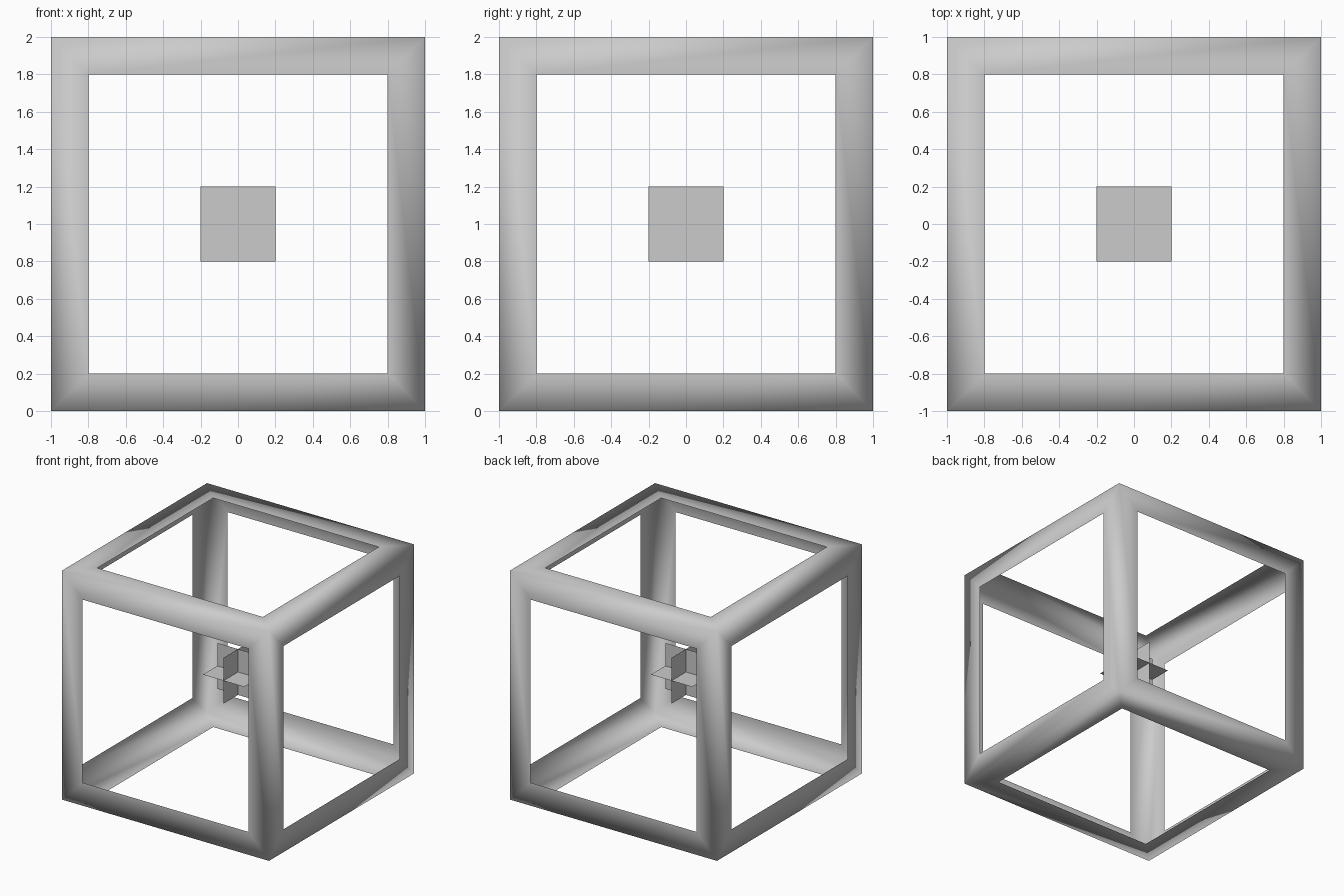
import bpy, bmesh
from math import pi
from mathutils import Matrix, Vector

if "Cube" in bpy.data.objects:
    bpy.data.objects.remove(bpy.data.objects["Cube"])

CENTRE = Vector((0, 0, 1))


def add_object(name, bm, smooth):
    mesh = bpy.data.meshes.new(name)
    for f in bm.faces:
        f.smooth = smooth
    bm.to_mesh(mesh)
    bm.free()
    obj = bpy.data.objects.new(name, mesh)
    obj.location = CENTRE
    bpy.context.collection.objects.link(obj)
    return obj


# Open cube shell: each face inset, its middle removed, smooth shaded throughout
bm = bmesh.new()
bmesh.ops.create_cube(bm, size=2)
middles = bm.faces[:]
bmesh.ops.inset_individual(bm, faces=middles, thickness=0.2, use_even_offset=True)
bmesh.ops.delete(bm, geom=middles, context='FACES')
add_object("cube_frame", bm, True)

# Three thin crossing squares in the centre
for name, axis in (("flat_plane", None), ("front_plane", 'X'), ("side_plane", 'Y')):
    bm = bmesh.new()
    turn = Matrix.Rotation(pi / 2, 4, axis) if axis else Matrix.Identity(4)
    bmesh.ops.create_grid(bm, x_segments=1, y_segments=1, size=0.2, matrix=turn)
    add_object(name, bm, False)
